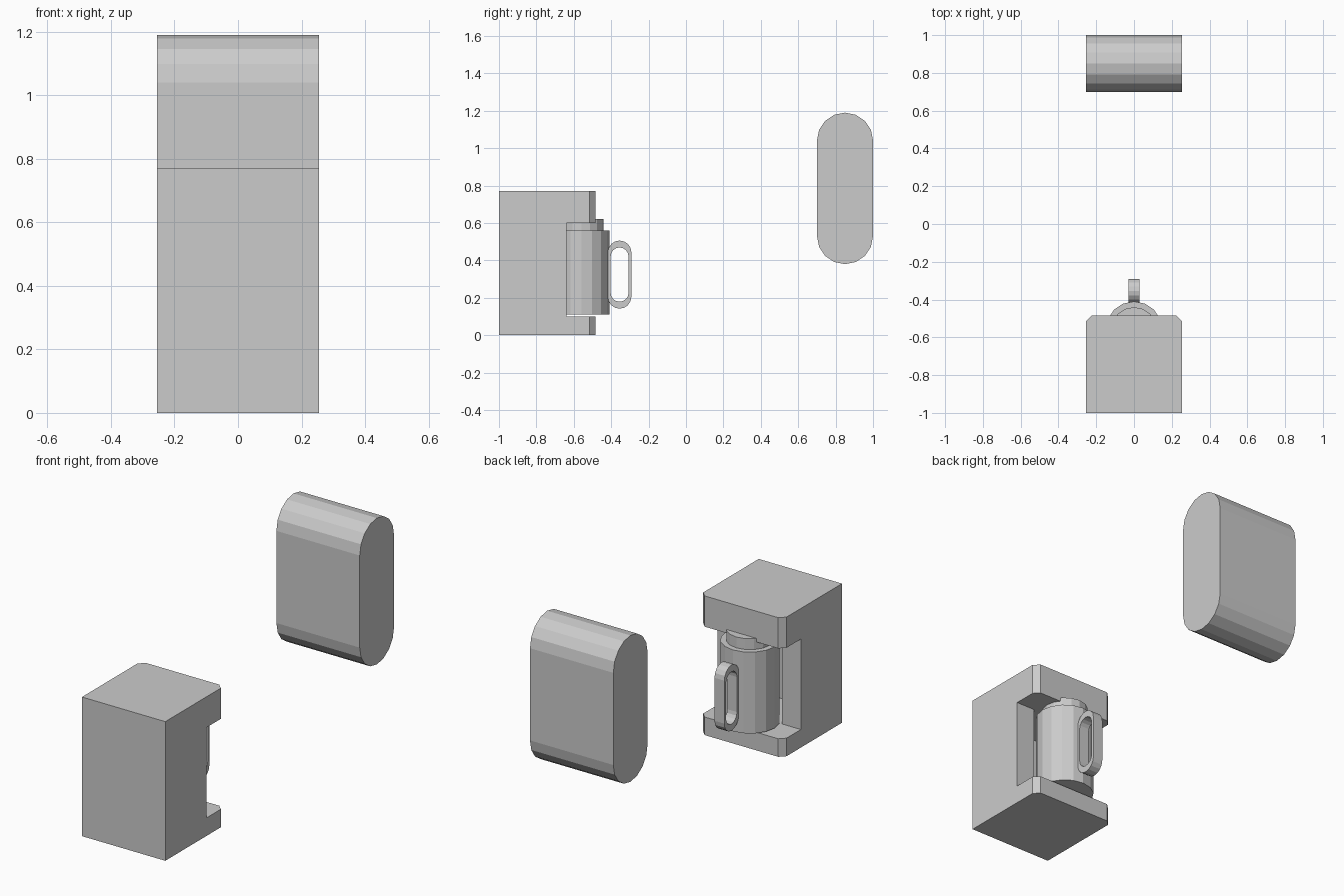
import bpy, bmesh, math

if "Cube" in bpy.data.objects:
    bpy.data.objects.remove(bpy.data.objects["Cube"])


def finish(bm, name):
    bmesh.ops.recalc_face_normals(bm, faces=bm.faces)
    mesh = bpy.data.meshes.new(name)
    bm.to_mesh(mesh)
    bm.free()
    ob = bpy.data.objects.new(name, mesh)
    bpy.context.collection.objects.link(ob)
    return ob


def prism(name, profile, vec):
    bm = bmesh.new()
    face = bm.faces.new([bm.verts.new(p) for p in profile])
    top = bmesh.ops.extrude_face_region(bm, geom=[face])
    verts = [v for v in top["geom"] if isinstance(v, bmesh.types.BMVert)]
    bmesh.ops.translate(bm, verts=verts, vec=vec)
    return finish(bm, name)


def cylinder(name, r, y, z0, z1, sides=16):
    ring = [(r * math.sin(math.tau * i / sides), y + r * math.cos(math.tau * i / sides), z0)
            for i in range(sides)]
    return prism(name, ring, (0, 0, z1 - z0))


def stadium(x, y, z, r, half):
    """Upright rounded slot in the YZ plane, 8 segments per end."""
    pts = []
    for s, start in ((1, 0), (-1, math.pi)):
        for i in range(9):
            a = start + math.pi * i / 8
            pts.append((x, y + r * math.cos(a), z + s * half + r * math.sin(a)))
    return pts


# Machine body, with chamfered corners on the cup side
W, C, B = 0.255, 0.03, -0.485
body = prism("machine_body", [(-W, -1, 0), (W, -1, 0), (W, B - C, 0), (W - C, B, 0),
                              (C - W, B, 0), (-W, B - C, 0)], (0, 0, 0.77))

# Cup bay: open at both sides, with a deeper pocket in the middle
P, Y1, Y2 = 0.14, -0.64, -0.885
bay = prism("bay_cutter", [(-0.4, -0.3, 0.1), (-0.4, Y1, 0.1), (-P, Y1, 0.1), (-P, Y2, 0.1),
                           (P, Y2, 0.1), (P, Y1, 0.1), (0.4, Y1, 0.1), (0.4, -0.3, 0.1)],
            (0, 0, 0.5))
bay.hide_render = True
bay.hide_viewport = True
cut = body.modifiers.new("bay", "BOOLEAN")
cut.operation, cut.solver, cut.object = "DIFFERENCE", "EXACT", bay

# Jug and its lid
cylinder("jug", 0.15, -0.56, 0.11, 0.56)
cylinder("jug_lid", 0.12, -0.56, 0.56, 0.62)

# Jug handle: a closed upright loop
bm = bmesh.new()
loops = []
for x in (-0.03, 0.03):
    for r, half in ((0.063, 0.119), (0.048, 0.097)):
        loops.append([bm.verts.new(p) for p in stadium(x, -0.355, 0.324, r, half)])
outer_l, inner_l, outer_r, inner_r = loops
for a, b in ((outer_l, inner_l), (inner_l, inner_r), (inner_r, outer_r), (outer_r, outer_l)):
    n = len(a)
    for i in range(n):
        j = (i + 1) % n
        bm.faces.new((a[i], a[j], b[j], b[i]))
finish(bm, "jug_handle")

# Separate rounded block behind
prism("rounded_block", stadium(-W, 0.85, 0.785, 0.15, 0.255), (2 * W, 0, 0))
